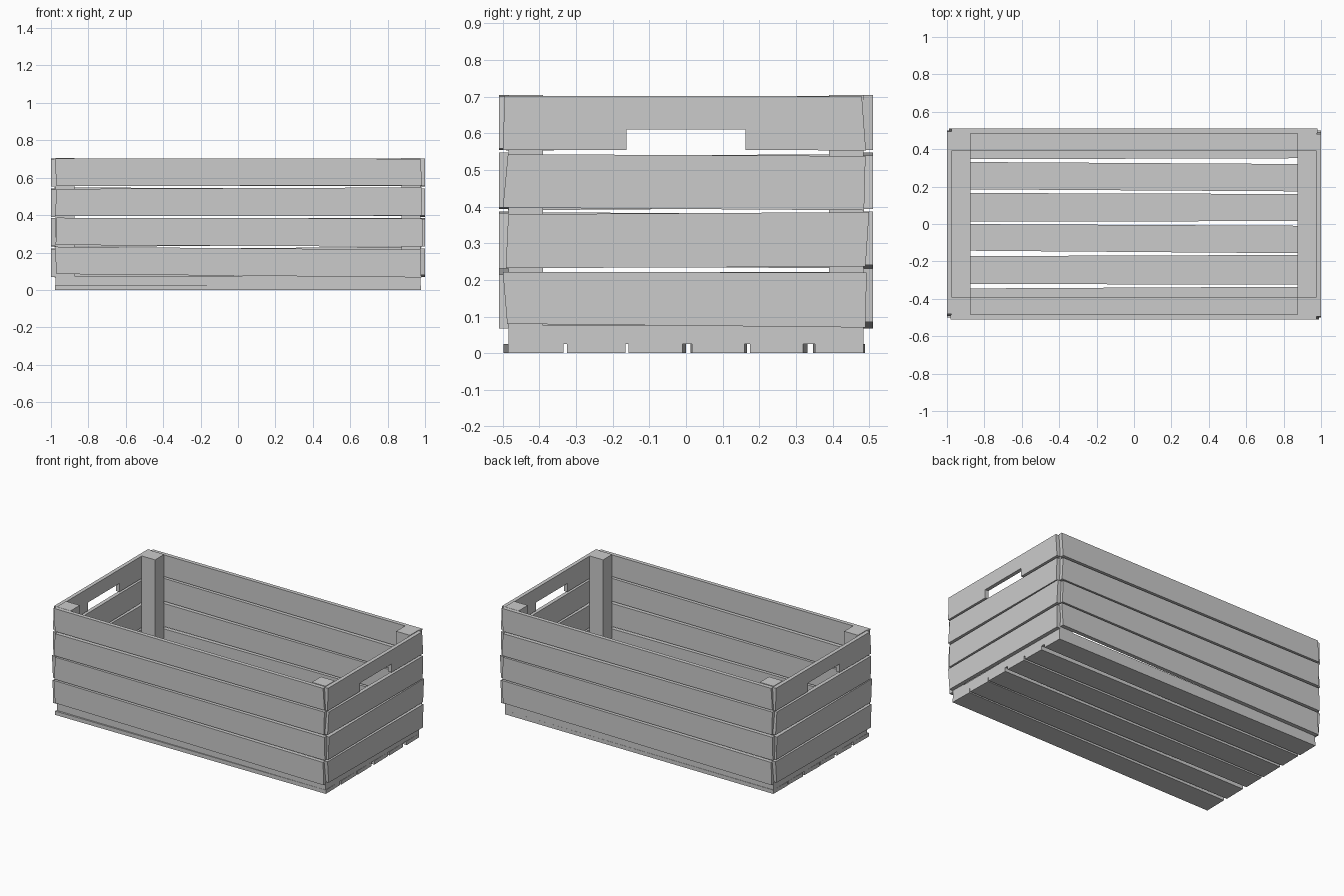
import bpy, bmesh
from mathutils import Matrix
from math import pi

if "Cube" in bpy.data.objects:
    bpy.data.objects.remove(bpy.data.objects["Cube"])


def prism(name, outline, to_xyz, a, b):
    """Extrude a 2D outline between depths a and b; to_xyz maps (u, v, depth) to a point."""
    bm = bmesh.new()
    near = [bm.verts.new(to_xyz(u, v, a)) for u, v in outline]
    far = [bm.verts.new(to_xyz(u, v, b)) for u, v in outline]
    n = len(outline)
    bm.faces.new(near)
    bm.faces.new(far[::-1])
    for i in range(n):
        j = (i + 1) % n
        bm.faces.new((near[j], near[i], far[i], far[j]))
    bmesh.ops.recalc_face_normals(bm, faces=bm.faces)
    mesh = bpy.data.meshes.new(name)
    bm.to_mesh(mesh)
    bm.free()
    obj = bpy.data.objects.new(name, mesh)
    bpy.context.collection.objects.link(obj)
    return obj


def half_turn_copy(obj, name):
    """Copy a part to the opposite side of the crate."""
    mesh = obj.data.copy()
    mesh.transform(Matrix.Rotation(pi, 4, 'Z'))
    mesh.name = name
    bpy.context.collection.objects.link(bpy.data.objects.new(name, mesh))


def front_plane(u, v, d):
    return (u, d, v)


def side_plane(u, v, d):
    return (d, u, v)


def floor_plane(u, v, d):
    return (u, v, d)


def box(name, x0, x1, y0, y1, z0, z1):
    return prism(name, [(x0, y0), (x1, y0), (x1, y1), (x0, y1)], floor_plane, z0, z1)


# Uneven long boards: bottom-left, bottom-right, top-right, top-left corners
long_boards = [
    [(-0.970, 0.085), (0.980, 0.067), (0.975, 0.215), (-0.980, 0.231)],
    [(-0.975, 0.240), (0.988, 0.231), (0.985, 0.382), (-0.970, 0.386)],
    [(-0.978, 0.394), (0.980, 0.397), (0.985, 0.548), (-0.970, 0.540)],
    [(-0.970, 0.555), (0.985, 0.559), (0.975, 0.701), (-0.980, 0.704)],
]
for i, quad in enumerate(long_boards, 1):
    board = prism(f"front_board_{i}", quad, front_plane, -0.511, -0.485)
    half_turn_copy(board, f"back_board_{i}")

# End boards, the top one with a hand hold cut into its lower edge
end_boards = [
    [(-0.488, 0.080), (0.490, 0.070), (0.493, 0.220), (-0.500, 0.222)],
    [(-0.492, 0.232), (0.490, 0.236), (0.500, 0.385), (-0.485, 0.379)],
    [(-0.500, 0.397), (0.486, 0.390), (0.490, 0.538), (-0.486, 0.543)],
    [(-0.500, 0.555), (-0.163, 0.555), (-0.163, 0.610), (0.163, 0.610),
     (0.163, 0.555), (0.491, 0.553), (0.480, 0.701), (-0.495, 0.702)],
]
for i, outline in enumerate(end_boards, 1):
    board = prism(f"right_board_{i}", outline, side_plane, 0.975, 1.0)
    half_turn_copy(board, f"left_board_{i}")

# Floor slats: y of lower and upper edges at the left and right ends
floor_slats = [
    (-0.498, -0.486, -0.335, -0.345), (-0.320, -0.325, -0.165, -0.172),
    (-0.142, -0.157, -0.010, 0.000), (0.012, 0.016, 0.160, 0.166),
    (0.186, 0.174, 0.320, 0.332), (0.346, 0.352, 0.485, 0.488),
]
for i, (lo_l, lo_r, hi_r, hi_l) in enumerate(floor_slats, 1):
    quad = [(-0.978, lo_l), (0.978, lo_r), (0.975, hi_r), (-0.975, hi_l)]
    prism(f"floor_slat_{i}", quad, floor_plane, 0.0, 0.025)

# Base frame under the boards
rail = box("front_rail", -0.975, 0.975, -0.485, -0.39, 0.025, 0.075)
half_turn_copy(rail, "back_rail")
beam = box("right_beam", 0.875, 0.975, -0.39, 0.39, 0.025, 0.075)
half_turn_copy(beam, "left_beam")

# Corner posts
for name, y in (("front", -0.4375), ("back", 0.4375)):
    post = box(f"{name}_right_post", 0.875, 0.975, y - 0.0475, y + 0.0475, 0.075, 0.705)
    half_turn_copy(post, f"{'back' if name == 'front' else 'front'}_left_post")
